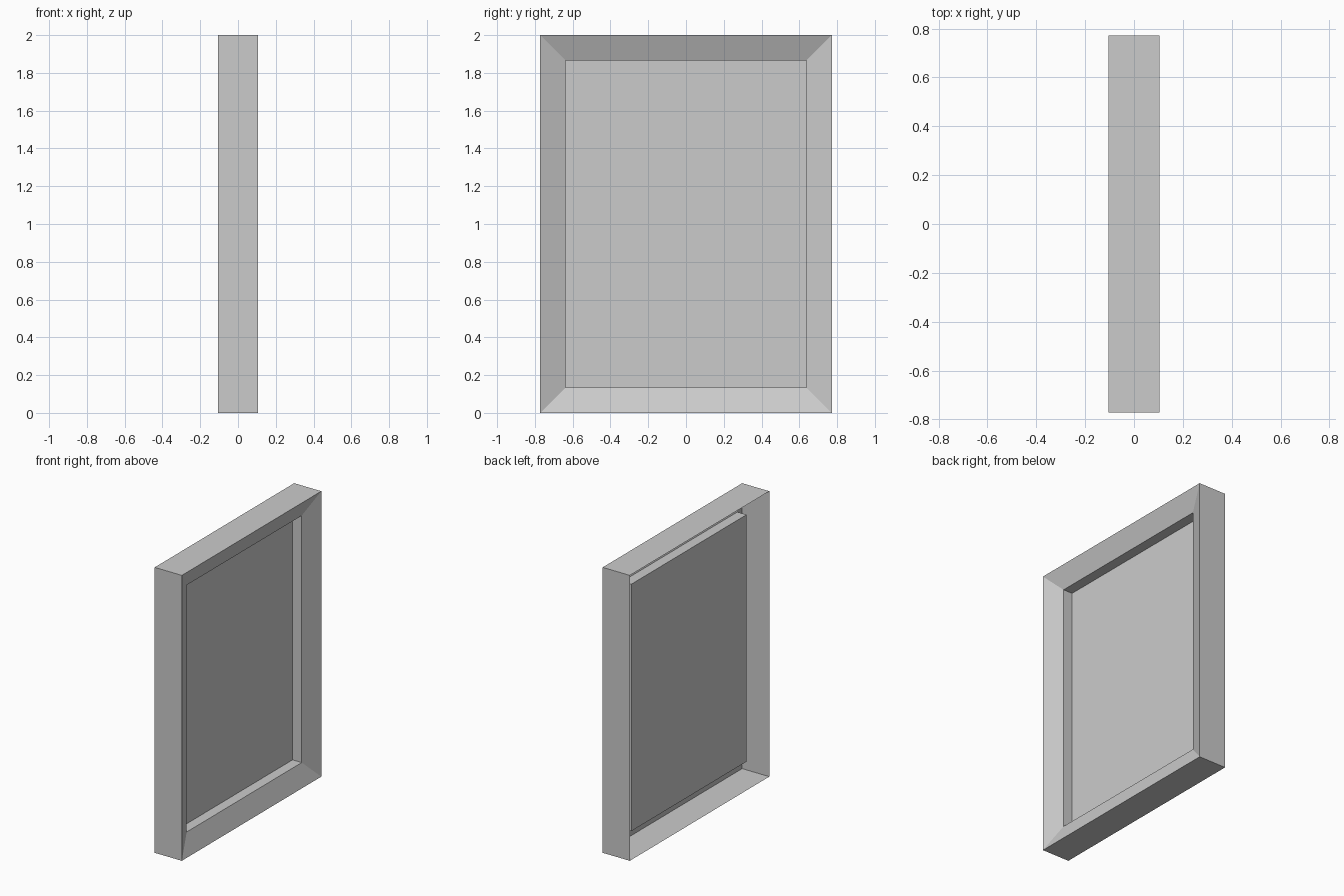
import bpy, bmesh

if "Cube" in bpy.data.objects:
    bpy.data.objects.remove(bpy.data.objects["Cube"])

HALF_W, HEIGHT, HALF_D = 0.772, 2.0, 0.105   # outer frame size
INSET = 0.135                                # width of the sloped moulding
LIP_X, PANEL_X = 0.048, -0.023               # inner lip and panel depth


def ring(bm, x, inset):
    """Rectangle of vertices in the YZ plane, inset from the outer outline."""
    w, lo, hi = HALF_W - inset, inset, HEIGHT - inset
    return [bm.verts.new((x, y, z)) for y, z in ((-w, lo), (w, lo), (w, hi), (-w, hi))]


def bridge(bm, a, b):
    for i in range(4):
        j = (i + 1) % 4
        bm.faces.new((a[i], a[j], b[j], b[i]))


def finish(name, bm):
    mesh = bpy.data.meshes.new(name)
    bm.to_mesh(mesh)
    bm.free()
    obj = bpy.data.objects.new(name, mesh)
    bpy.context.collection.objects.link(obj)
    return obj


# Frame: outer wall, sloped moulding and inner wall, open at the back
bm = bmesh.new()
profile = [(-HALF_D, 0), (HALF_D, 0), (LIP_X, INSET), (PANEL_X, INSET)]
rings = [ring(bm, x, inset) for x, inset in profile]
for a, b in zip(rings, rings[1:]):
    bridge(bm, a, b)
finish("frame", bm)

# Panel: flat sheet closing the inner wall, facing +x
bm = bmesh.new()
bm.faces.new(ring(bm, PANEL_X, INSET))
finish("picture_panel", bm)
